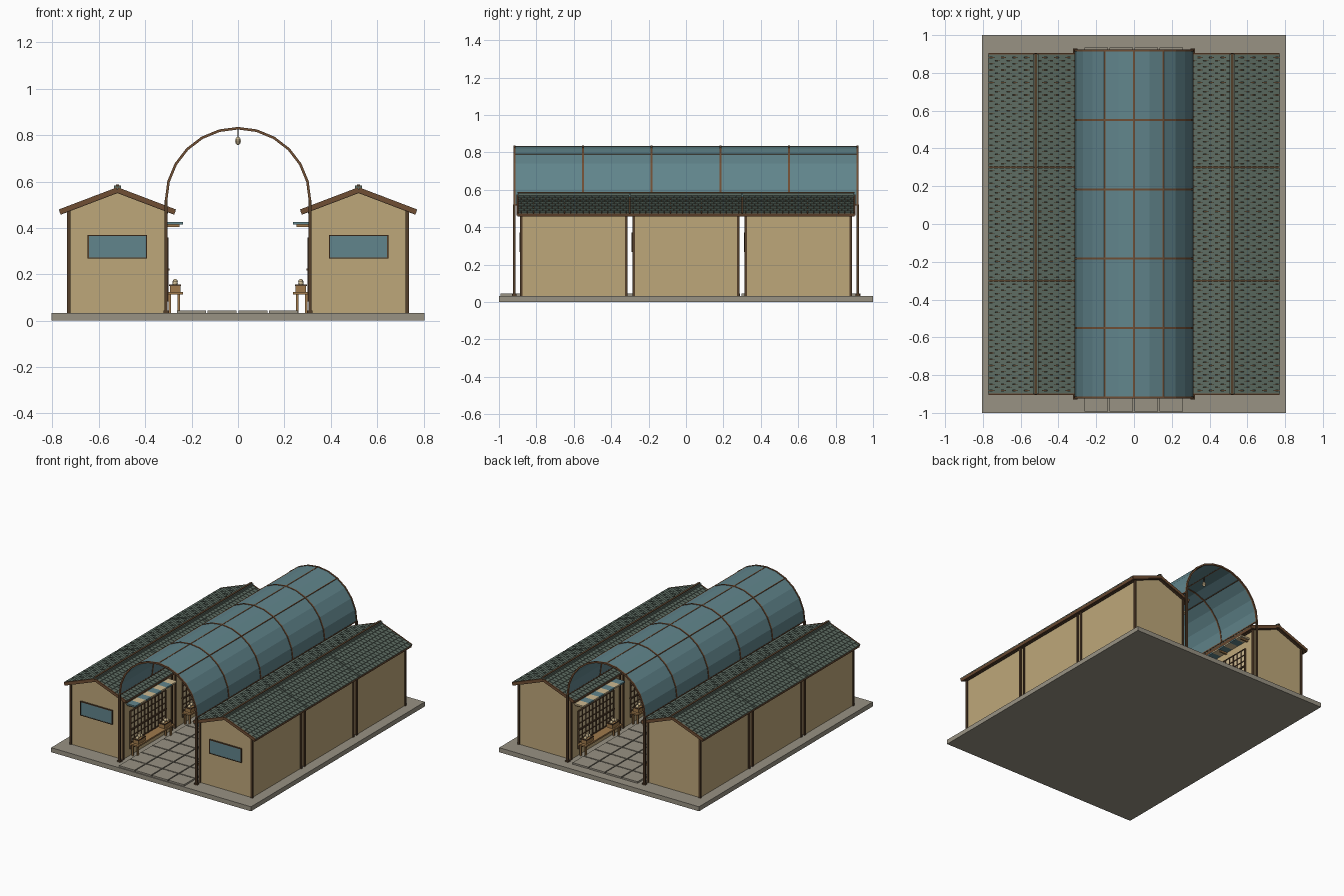
import bpy, bmesh, math
from mathutils import Vector, Matrix

if "Cube" in bpy.data.objects:
    bpy.data.objects.remove(bpy.data.objects["Cube"])


def mat(name, r, g, b):
    m = bpy.data.materials.new(name)
    lin = [((c / 255 + 0.055) / 1.055) ** 2.4 for c in (r, g, b)]
    m.diffuse_color = (*lin, 1)
    m.use_nodes = True
    m.node_tree.nodes["Principled BSDF"].inputs["Base Color"].default_value = m.diffuse_color
    return m


STONE = mat("grey stone", 152, 146, 131)
PLASTER = mat("tan plaster", 190, 167, 122)
WOOD = mat("dark wood", 84, 62, 42)
TILE = mat("green grey roof tile", 93, 108, 98)
GLASS = mat("teal glass", 97, 133, 140)
STEEL = mat("brown steel", 112, 78, 52)
BENCH = mat("warm wood", 160, 122, 76)
CREAM = mat("cream paper", 206, 186, 146)

parts = {}


def part(name, material):
    """Mesh under construction for one named part."""
    if name not in parts:
        parts[name] = (bmesh.new(), material)
    return parts[name][0]


def box(bm, c, size, ry=0.0):
    m = Matrix.Translation(c) @ Matrix.Rotation(ry, 4, 'Y') @ Matrix.Diagonal((*size, 1))
    bmesh.ops.create_cube(bm, size=1, matrix=m)


def span(bm, x, y, z):
    """Box from (min, max) pairs."""
    box(bm, [(p[0] + p[1]) / 2 for p in (x, y, z)], [abs(p[1] - p[0]) for p in (x, y, z)])


def bar(bm, p, q, w, extra=0.0):
    p, q = Vector(p), Vector(q)
    d = q - p
    m = Matrix.Translation((p + q) / 2) @ d.to_track_quat('Z', 'Y').to_matrix().to_4x4()
    bmesh.ops.create_cube(bm, size=1, matrix=m @ Matrix.Diagonal((w, w, d.length + extra, 1)))


def ball(bm, c, r, sz=1.0):
    m = Matrix.Translation(c) @ Matrix.Diagonal((1, 1, sz, 1))
    bmesh.ops.create_uvsphere(bm, u_segments=10, v_segments=6, radius=r, matrix=m)


G = 0.033                                   # ground level on the plinth
# plinth and paving
span(part("plinth", STONE), (-.805, .805), (-1, 1), (0, G))
for i in range(4):
    for j in range(15):
        x, y = -.263 + i * .1325, -.993 + j * .129
        span(part("paving_stones", STONE), (x, x + .125), (y, y + .121), (G, .045))

# shop units: three per side
XC, RZ, RUN = .52, .565, .247
A = math.atan(.093 / .245)
for s in (-1, 1):
    for yc in (-.6, 0, .6):
        X = s * XC
        # gabled plaster body
        bm = part("shop_walls", PLASTER)
        prof = [(-.21, G), (.21, G), (.21, .474), (0, .552), (-.21, .474)]
        f = bm.faces.new([bm.verts.new((X + a, yc - .28, z)) for a, z in prof])
        r = bmesh.ops.extrude_face_region(bm, geom=[f])
        bmesh.ops.translate(bm, vec=(0, .56, 0),
                            verts=[v for v in r["geom"] if isinstance(v, bmesh.types.BMVert)])
        # corner posts and top plates
        bm = part("corner_posts", WOOD)
        for dx in (-.21, .21):
            for dy in (-.28, .28):
                box(bm, (X + dx, yc + dy, (G + .478) / 2), (.014, .014, .478 - G))
            box(bm, (X + dx, yc, .468), (.016, .56, .012))
        # gable window with frame
        span(part("gable_windows", GLASS), (X - .124, X + .124), (yc - .288, yc - .28), (.272, .366))
        bm = part("window_frames", WOOD)
        for z in (.27, .368):
            box(bm, (X, yc - .285, z), (.256, .011, .005))
        for dx in (-.126, .126):
            box(bm, (X + dx, yc - .285, .319), (.005, .011, .1))
        # roof boards, verge boards, fascia and staggered tiles
        for t in (-1, 1):
            down = Vector((t * math.cos(A), 0, -math.sin(A)))
            nrm = Vector((t * math.sin(A), 0, math.cos(A)))
            top = Vector((X, yc, RZ))
            L = RUN / math.cos(A)
            box(part("roof_boards", WOOD), top + down * L / 2 - nrm * .007, (L, .6, .014), t * A)
            box(part("eave_fascia", STEEL), top + down * L - nrm * .005, (.006, .604, .018), t * A)
            for e in (-1, 1):
                if abs(yc + e * .3) > .5:
                    box(part("verge_boards", STEEL), top + down * L / 2 + Vector((0, e * .301, 0)),
                        (L, .008, .02), t * A)
            n, cols = 8, 18
            w = .596 / cols
            for i in range(n):
                for j in range(cols + i % 2):
                    y0 = max(-.298, -.298 + (j - .5 * (i % 2)) * w)
                    y1 = min(.298, -.298 + (j + 1 - .5 * (i % 2)) * w)
                    c = top + down * ((i + .5) * L / n) + nrm * .005 + Vector((0, (y0 + y1) / 2, 0))
                    box(part("roof_tiles", TILE), c, (L / n + .005, y1 - y0 - .003, .006), t * (A - .12))
        box(part("ridge_caps", TILE), (X, yc, RZ + .011), (.03, .598, .014))
        box(part("ridge_rolls", WOOD), (X, yc, RZ + .018), (.012, .604, .008))

        # arcade side: paper screen with lattice
        F = s * .31                          # facade plane

        def inn(d):
            return F - s * d
        span(part("paper_screens", CREAM), (F, inn(.005)), (yc - .2, yc + .2), (.085, .355))
        bm = part("lattice", WOOD)
        for k in range(11):
            y = yc - .2 + k * .04
            span(bm, (F, inn(.010)), (y - .003, y + .003), (.085, .355))
        for k in range(7):
            z = .085 + k * .045
            span(bm, (F, inn(.010)), (yc - .203, yc + .203), (z - .003, z + .003))
        span(bm, (F, inn(.014)), (yc - .205, yc + .205), (.216, .226))
        # striped awning on brackets
        for k in range(8):
            y = yc - .24 + k * .06
            m = ("awning_teal_stripes", GLASS) if k % 2 == 0 else ("awning_cream_stripes", CREAM)
            span(part(*m), (F, inn(.072)), (y, y + .06), (.414, .425))
        for dy in (-.22, 0, .22):
            span(part("awning_brackets", BENCH), (F, inn(.058)), (yc + dy - .006, yc + dy + .006), (.403, .414))
        # display bench
        bm = part("display_benches", BENCH)
        span(bm, (inn(.008), inn(.072)), (yc - .21, yc + .21), (.113, .124))
        for dy in (-.19, .19):
            for d in (.022, .06):
                span(bm, (inn(d), inn(d - .011)), (yc + dy - .007, yc + dy + .007), (G, .113))
        # crates with produce
        for dy in (-.15, .15):
            y = yc + dy
            span(part("crates", BENCH), (inn(.016), inn(.062)), (y - .04, y + .04), (.124, .152))
            bm = part("crate_rims", WOOD)
            for d in (.016, .062):
                box(bm, (inn(d), y, .153), (.006, .086, .007))
            for e in (-.04, .04):
                box(bm, (inn(.039), y + e, .153), (.05, .006, .007))
            for e in (-.022, 0, .022):
                ball(part("produce", CREAM), (inn(.039), y + e, .168 if e == 0 else .16), .012)

# arcade vault
R, ZS, YE = .31, .52, .918
arc = [(R * math.cos(math.radians(15 * k)), ZS + R * math.sin(math.radians(15 * k))) for k in range(13)]
bm = part("vault_glazing", GLASS)
rows = [[bm.verts.new((x, y, z)) for x, z in arc] for y in (-.915, .915)]
for k in range(12):
    bm.faces.new((rows[0][k], rows[0][k + 1], rows[1][k + 1], rows[1][k]))
ys = [-YE + i * 2 * YE / 5 for i in range(6)]
for y in ys:
    for k in range(12):
        (x0, z0), (x1, z1) = arc[k], arc[k + 1]
        bar(part("vault_ribs", STEEL), (x0, y, z0), (x1, y, z1), .011, .002)
for k in (0, 4, 6, 8, 12):
    x, z = arc[k]
    bar(part("vault_purlins", STEEL), (x, -YE, z), (x, YE, z), .008)
for s in (-1, 1):
    for y in (-YE, YE):
        span(part("vault_posts", WOOD), (s * R - .007, s * R + .007), (y - .007, y + .007), (G, ZS))
        box(part("post_feet", WOOD), (s * R, y, G + .005), (.024, .024, .01))

# hanging lanterns at mid bay
for i in range(5):
    y = (ys[i] + ys[i + 1]) / 2
    bar(part("lantern_cords", WOOD), (0, y, .79), (0, y, .83), .004)
    ball(part("lanterns", CREAM), (0, y, .775), .013, 1.4)

# turn the parts into objects
for name, (bm, m) in parts.items():
    bmesh.ops.recalc_face_normals(bm, faces=bm.faces[:])
    me = bpy.data.meshes.new(name)
    bm.to_mesh(me)
    bm.free()
    me.materials.append(m)
    ob = bpy.data.objects.new(name, me)
    bpy.context.collection.objects.link(ob)
    if name == "vault_glazing":
        sol = ob.modifiers.new("thickness", 'SOLIDIFY')
        sol.thickness, sol.offset = .005, 0
